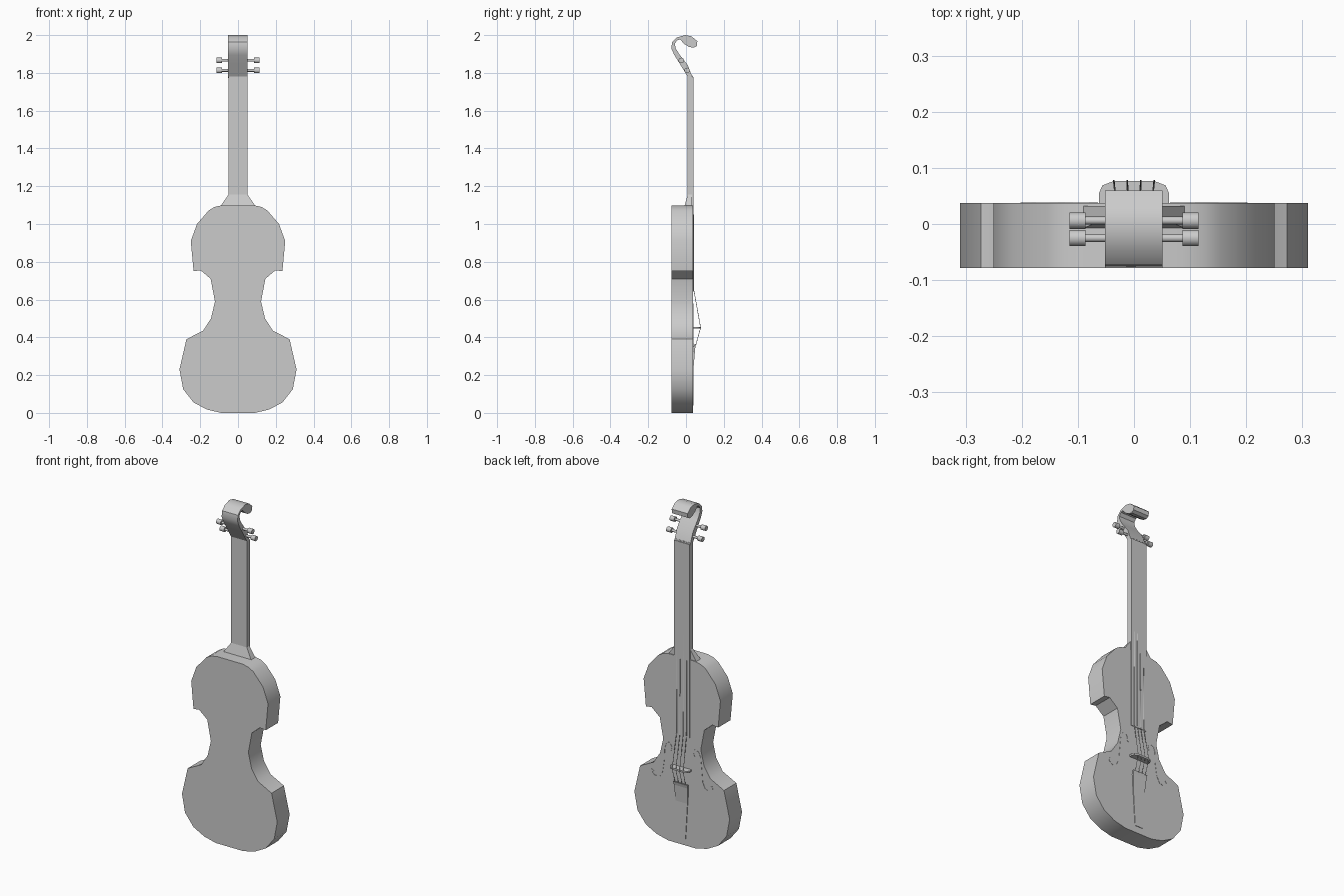
import bpy, bmesh, math
from mathutils import Matrix, Vector

if "Cube" in bpy.data.objects:
    bpy.data.objects.remove(bpy.data.objects["Cube"])


def finish(name, bm, smooth=None):
    bmesh.ops.recalc_face_normals(bm, faces=bm.faces)
    mesh = bpy.data.meshes.new(name)
    bm.to_mesh(mesh)
    bm.free()
    ob = bpy.data.objects.new(name, mesh)
    bpy.context.collection.objects.link(ob)
    if smooth:
        bpy.ops.object.select_all(action='DESELECT')
        ob.select_set(True)
        bpy.context.view_layer.objects.active = ob
        bpy.ops.object.shade_smooth_by_angle(angle=math.radians(smooth))
    return ob


def loft(name, rings, smooth=None):
    """Join matching rings of points into a closed solid."""
    bm = bmesh.new()
    rows = [[bm.verts.new(p) for p in ring] for ring in rings]
    n = len(rows[0])
    for a, b in zip(rows, rows[1:]):
        for i in range(n):
            j = (i + 1) % n
            bm.faces.new((a[i], a[j], b[j], b[i]))
    bm.faces.new(rows[0])
    bm.faces.new(rows[-1])
    return finish(name, bm, smooth)


def prism_y(name, pts, y0, y1, smooth=None):
    return loft(name, [[(x, y, z) for x, z in pts] for y in (y0, y1)], smooth)


def mirrored(half):
    return half + [(-x, z) for x, z in reversed(half)]


def rect(hw, y0, y1, z):
    return [(-hw, y0, z), (hw, y0, z), (hw, y1, z), (-hw, y1, z)]


# Body: mirrored outline extruded front to back
outline = [(.09, .0), (.165, .018), (.235, .055), (.29, .125), (.31, .23),
           (.273, .39), (.185, .435), (.143, .5), (.122, .59), (.145, .71),
           (.198, .755), (.235, .75), (.25, .91), (.217, 1.0),
           (.155, 1.072), (.125, 1.09), (.085, 1.099)]
prism_y("body", mirrored(outline), -.078, .037, 35)

# Neck with flared heel, and fingerboard running over the body
loft("neck", [rect(.092, -.008, .032, 1.095), rect(.051, .009, .032, 1.155),
              rect(.051, .009, .032, 1.785)])
loft("fingerboard", [rect(.051, .031, .040, .64), rect(.051, .031, .040, 1.778)])

# Pegbox and curled scroll: side profile extruded across
scroll = [(.009, 1.78), (-.034, 1.85), (-.062, 1.895), (-.078, 1.93),
          (-.073, 1.963), (-.047, 1.988), (-.005, 2.0), (.03, 1.993),
          (.06, 1.968), (.058, 1.943), (.04, 1.933), (.015, 1.938),
          (-.012, 1.955), (-.03, 1.977), (-.046, 1.973), (-.059, 1.955),
          (-.055, 1.93), (-.033, 1.895), (.01, 1.84), (.036, 1.772)]
loft("scroll", [[(x, y, z) for y, z in scroll] for x in (-.052, .051)], 35)


# Tuning pegs: thin shaft with a thicker head on each side
def peg(side, y, z, label):
    bm = bmesh.new()
    for r, x0, x1 in ((.007, .03, .09), (.0145, .086, .115)):
        m = (Matrix.Translation((side * (x0 + x1) / 2, y, z))
             @ Matrix.Rotation(math.pi / 2, 4, 'Y'))
        bmesh.ops.create_cone(bm, cap_ends=True, segments=16, radius1=r,
                              radius2=r, depth=x1 - x0, matrix=m)
    finish("peg_" + label, bm, 40)


for side, tag in ((-1, "left"), (1, "right")):
    peg(side, .006, 1.813, tag + "_lower")
    peg(side, -.025, 1.866, tag + "_upper")

# Bridge: thin arched plate
arch = [(.062, .036), (.062, .056), (.056, .069), (.035, .077)]
loft("bridge", [[(x, y, z) for x, y in mirrored(arch)] for z in (.446, .456)])

# Tailpiece: tapered tongue lifting towards the bridge
loft("tailpiece", [rect(.025, .036, .040, .04), rect(.038, .036, .041, .25),
                   rect(.045, .039, .049, .345), rect(.046, .045, .054, .365)])

# Strings: thin tubes over nut, fingerboard end, bridge and tailpiece
for i, x in enumerate((-.036, -.012, .012, .036)):
    cu = bpy.data.curves.new("string_%d" % (i + 1), 'CURVE')
    cu.dimensions = '3D'
    cu.bevel_depth = .0015
    cu.bevel_resolution = 1
    cu.use_fill_caps = True
    path = [(x * .85, .036, 1.785), (x * .9, .0415, .65),
            (x, .0775, .451), (x * .95, .052, .36)]
    sp = cu.splines.new('POLY')
    sp.points.add(len(path) - 1)
    for pt, co in zip(sp.points, path):
        pt.co = (*co, 1)
    bpy.context.collection.objects.link(bpy.data.objects.new(cu.name, cu))

# Sound holes: S-shaped flat inlays, mirrored
stem = [(.078, .535), (.07, .555), (.082, .575), (.105, .57), (.117, .54),
        (.122, .47), (.13, .40), (.147, .365), (.175, .355), (.197, .372),
        (.19, .39)]
widths = [.008, .006, .005, .005, .006, .008, .006, .005, .005, .006, .008]
left, right = [], []
for i, p in enumerate(stem):
    a, b = Vector(stem[max(i - 1, 0)]), Vector(stem[min(i + 1, len(stem) - 1)])
    d = (b - a).normalized()
    n = Vector((-d.y, d.x)) * widths[i]
    left.append(tuple(Vector(p) + n))
    right.append(tuple(Vector(p) - n))
for side, tag in ((-1, "left"), (1, "right")):
    pts = [(side * x, z) for x, z in left + right[::-1]]
    prism_y("sound_hole_" + tag, pts, .0365, .0385)
